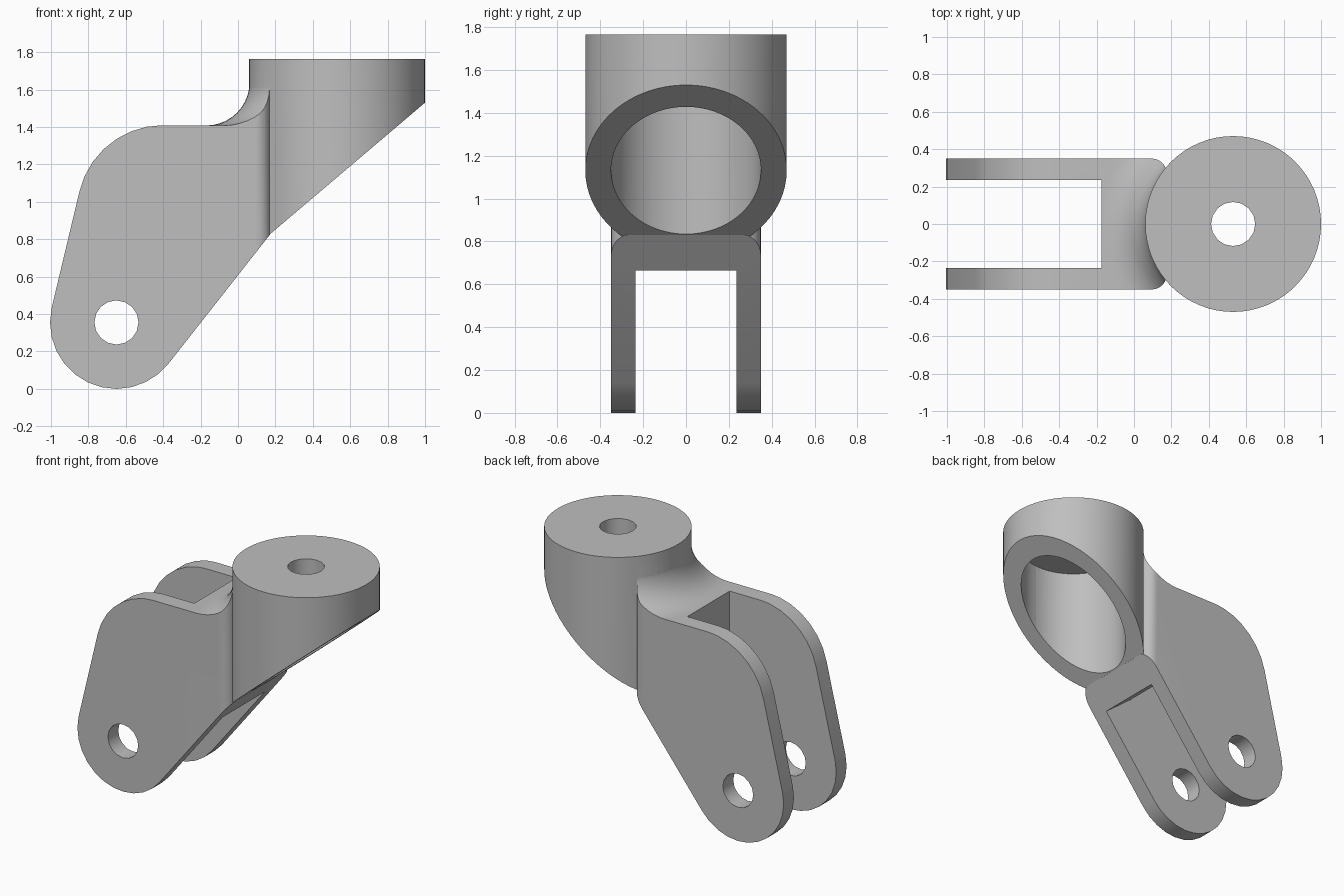
import bpy, bmesh
from math import sin, cos, pi, radians
from mathutils import Vector

if "Cube" in bpy.data.objects:
    bpy.data.objects.remove(bpy.data.objects["Cube"], do_unlink=True)

HUB_X, HUB_R, HUB_TOP = 0.53, 0.47, 1.765
PIN_X, PIN_Z, PIN_R = -0.65, 0.355, 0.118
WALL = 0.12

grey = bpy.data.materials.new("plain grey")
grey.use_nodes = True
colour = (0.52, 0.52, 0.52, 1)
grey.diffuse_color = colour
grey.node_tree.nodes["Principled BSDF"].inputs["Base Color"].default_value = colour


def finish(bm, name):
    bmesh.ops.recalc_face_normals(bm, faces=bm.faces)
    mesh = bpy.data.meshes.new(name)
    bm.to_mesh(mesh)
    bm.free()
    mesh.materials.append(grey)
    ob = bpy.data.objects.new(name, mesh)
    bpy.context.collection.objects.link(ob)
    return ob


def arc(cx, cz, r, start, end, steps):
    angles = [radians(start + (end - start) * i / steps) for i in range(steps + 1)]
    return [(cx + r * cos(a), cz + r * sin(a)) for a in angles]


def slab(name, points, half_width, round_x=None, radius=0.08):
    """Side profile extruded across y; optionally round its upright corners at round_x."""
    bm = bmesh.new()
    face = bm.faces.new([bm.verts.new((x, -half_width, z)) for x, z in points])
    ext = bmesh.ops.extrude_face_region(bm, geom=[face])
    moved = [v for v in ext["geom"] if isinstance(v, bmesh.types.BMVert)]
    bmesh.ops.translate(bm, verts=moved, vec=(0, 2 * half_width, 0))
    bmesh.ops.recalc_face_normals(bm, faces=bm.faces)
    if round_x is not None:
        edges = [e for e in bm.edges
                 if all(abs(v.co.x - round_x) < 1e-4 for v in e.verts)
                 and abs(e.verts[0].co.y - e.verts[1].co.y) < 1e-4]
        bmesh.ops.bevel(bm, geom=edges, offset=radius, segments=6,
                        profile=0.5, affect='EDGES')
    return finish(bm, name)


def lathe(name, points, steps=64):
    """Closed radius/height profile turned round the hub axis."""
    bm = bmesh.new()
    verts = [bm.verts.new((HUB_X + r, 0, z)) for r, z in points]
    edges = [bm.edges.new((a, b)) for a, b in zip(verts, verts[1:] + verts[:1])]
    bmesh.ops.spin(bm, geom=verts + edges, cent=(HUB_X, 0, 0), axis=(0, 0, 1),
                   angle=2 * pi, steps=steps)
    bmesh.ops.remove_doubles(bm, verts=bm.verts, dist=1e-4)
    return finish(bm, name)


def cylinder(name, r, depth, loc, sides, along_y=False):
    bm = bmesh.new()
    bmesh.ops.create_cone(bm, cap_ends=True, segments=sides, radius1=r, radius2=r, depth=depth)
    if along_y:
        for v in bm.verts:
            v.co = Vector((v.co.x, -v.co.z, v.co.y))
    bmesh.ops.translate(bm, verts=bm.verts, vec=loc)
    return finish(bm, name)


def combine(target, other, operation):
    mod = target.modifiers.new("boolean", 'BOOLEAN')
    mod.operation, mod.solver, mod.object = operation, 'EXACT', other
    bpy.context.view_layer.objects.active = target
    bpy.ops.object.modifier_apply(modifier=mod.name)
    bpy.data.objects.remove(other, do_unlink=True)


# Hub: upright cup with a slanted open underside and a hole in its roof
hub = cylinder("hub", HUB_R, HUB_TOP, (HUB_X, 0, HUB_TOP / 2), 64)
slant = [(-0.1, 0.597), (1.2, 1.70), (1.2, -0.2), (-0.1, -0.2)]
combine(hub, slab("slant_cutter", slant, 0.6), 'DIFFERENCE')
bore_top = HUB_TOP - WALL
combine(hub, cylinder("bore_cutter", HUB_R - WALL, bore_top, (HUB_X, 0, bore_top / 2), 64), 'DIFFERENCE')
combine(hub, cylinder("roof_hole_cutter", PIN_R, 1, (HUB_X, 0, HUB_TOP), 16), 'DIFFERENCE')

# Arm: rounded side profile, left tall beside the hub for the blend
outline = arc(PIN_X, PIN_Z, 0.355, 167, 322, 12)
outline += [(0.175, 0.83), (0.175, 1.70), (-0.4, 1.70)]
outline += arc(-0.4, 0.95, 0.46, 90, 167, 7)
arm = slab("fork_bracket", outline, 0.35, round_x=0.175)

# Concave blend from the arm top up to the hub wall
blend = [(0.46, 1.64)] + arc(HUB_R + 0.23, 1.64, 0.232, 180, 270, 10)
blend += [(1.3, 1.408), (1.3, 2.0), (0.46, 2.0)]
combine(arm, lathe("blend_cutter", blend), 'DIFFERENCE')

# Slot that splits the arm into two fork plates
slot = [(-0.175, 2), (-0.175, 0.84), (0.045, 0.665), (0.2, 0.54),
        (0.2, -0.2), (-1.2, -0.2), (-1.2, 2)]
combine(arm, slab("slot_cutter", slot, 0.235), 'DIFFERENCE')

# Pin hole through both fork plates
combine(arm, cylinder("pin_cutter", PIN_R, 2, (PIN_X, 0, PIN_Z), 16, along_y=True), 'DIFFERENCE')

# Merge the arm and hub into one bracket
combine(arm, hub, 'UNION')
bpy.ops.object.select_all(action='DESELECT')
arm.select_set(True)
bpy.context.view_layer.objects.active = arm
bpy.ops.object.shade_smooth_by_angle(angle=radians(30))
